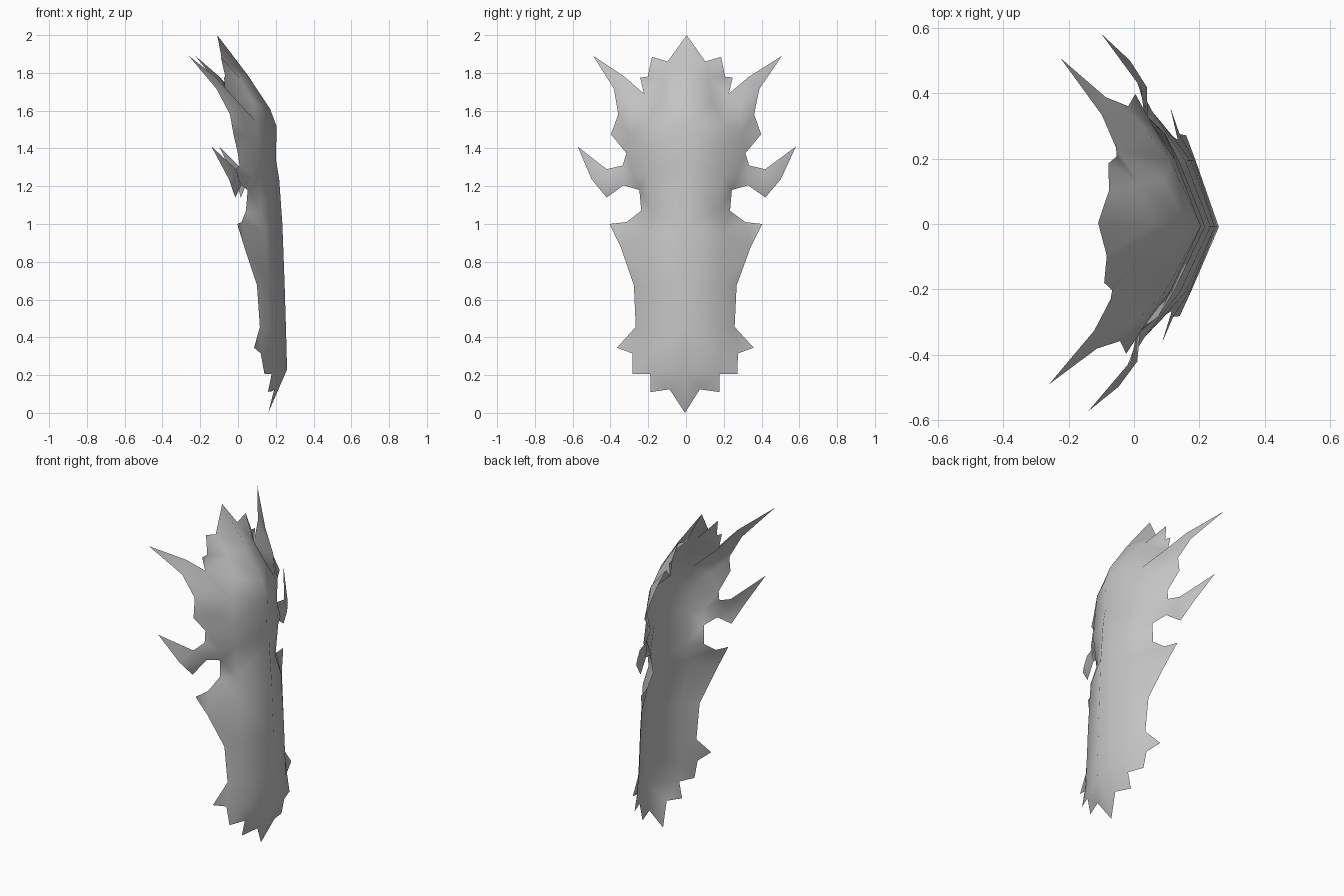
import bpy
from mathutils import Vector
from mathutils.geometry import delaunay_2d_cdt

# Half outline of the plate as (y, z, x), from the lower tip up to the crest
OUTLINE = [
    (0, 0, .16), (.08, .125, .195), (.183, .11, .165), (.183, .207, .185),   # lower points
    (.277, .205, .15), (.28, .315, .13), (.362, .345, .098), (.262, .455, .125),
    (.272, .675, .11), (.345, .88, .045), (.405, 1.0, .01),                  # waist flare
    (.315, 1.01, .03), (.235, 1.07, .05), (.245, 1.18, .06),
    (.33, 1.205, .03), (.42, 1.14, 0), (.5, 1.235, -.03), (.578, 1.41, -.12),  # side horn
    (.42, 1.29, .005), (.335, 1.31, .02), (.315, 1.375, .01),
    (.398, 1.475, -.01), (.36, 1.58, -.03), (.385, 1.715, -.10),
    (.5, 1.89, -.243), (.33, 1.78, -.11), (.225, 1.69, -.06),                # upper horn
    (.245, 1.775, -.065), (.205, 1.78, -.06), (.183, 1.885, -.085),
    (.10, 1.86, -.08), (0, 2.0, -.11),                                       # crest
]

# Central ridge, top to bottom, as (z, x)
RIDGE = [(1.79, .05), (1.61, .17), (1.515, .205), (1.345, .2), (1.24, .218),
         (1.0, .235), (.68, .247), (.45, .254), (.23, .26)]

# Surface points between ridge and rim as (y, z, x)
INNER = [
    (.12, 1.77, .015), (.14, 1.65, .085), (.2, 1.54, .105), (.29, 1.63, .025),
    (.3, 1.48, .05), (.2, 1.4, .12), (.2, 1.26, .13), (.28, 1.26, .085),
    (.42, 1.22, .025), (.18, 1.07, .125), (.2, .96, .15), (.2, .68, .168),
    (.2, .45, .178), (.2, .3, .182),
]

rim = OUTLINE + [(0, z, x) for z, x in RIDGE]
points = rim + INNER

# Fill the half plate with triangles, then lift each point to its depth
verts, _, faces, source, _, _ = delaunay_2d_cdt(
    [Vector((y, z)) for y, z, x in points], [], [list(range(len(rim)))], 1, 1e-5)
coords = [(points[s[0]][2], v.x, v.y) for v, s in zip(verts, source)]

mesh = bpy.data.meshes.new("spiked_plate")
mesh.from_pydata(coords, [], [list(f) for f in faces])
plate = bpy.data.objects.new("spiked_plate", mesh)
bpy.context.collection.objects.link(plate)
for p in mesh.polygons:
    p.use_smooth = True

# Mirrored second half, with a slight turn of the whole plate
mirror = plate.modifiers.new("mirror", 'MIRROR')
mirror.use_axis = (False, True, False)
mirror.use_clip = True
plate.rotation_euler.z = -.035

grey = bpy.data.materials.new("plain grey")
grey.diffuse_color = (.55, .55, .55, 1)
mesh.materials.append(grey)
